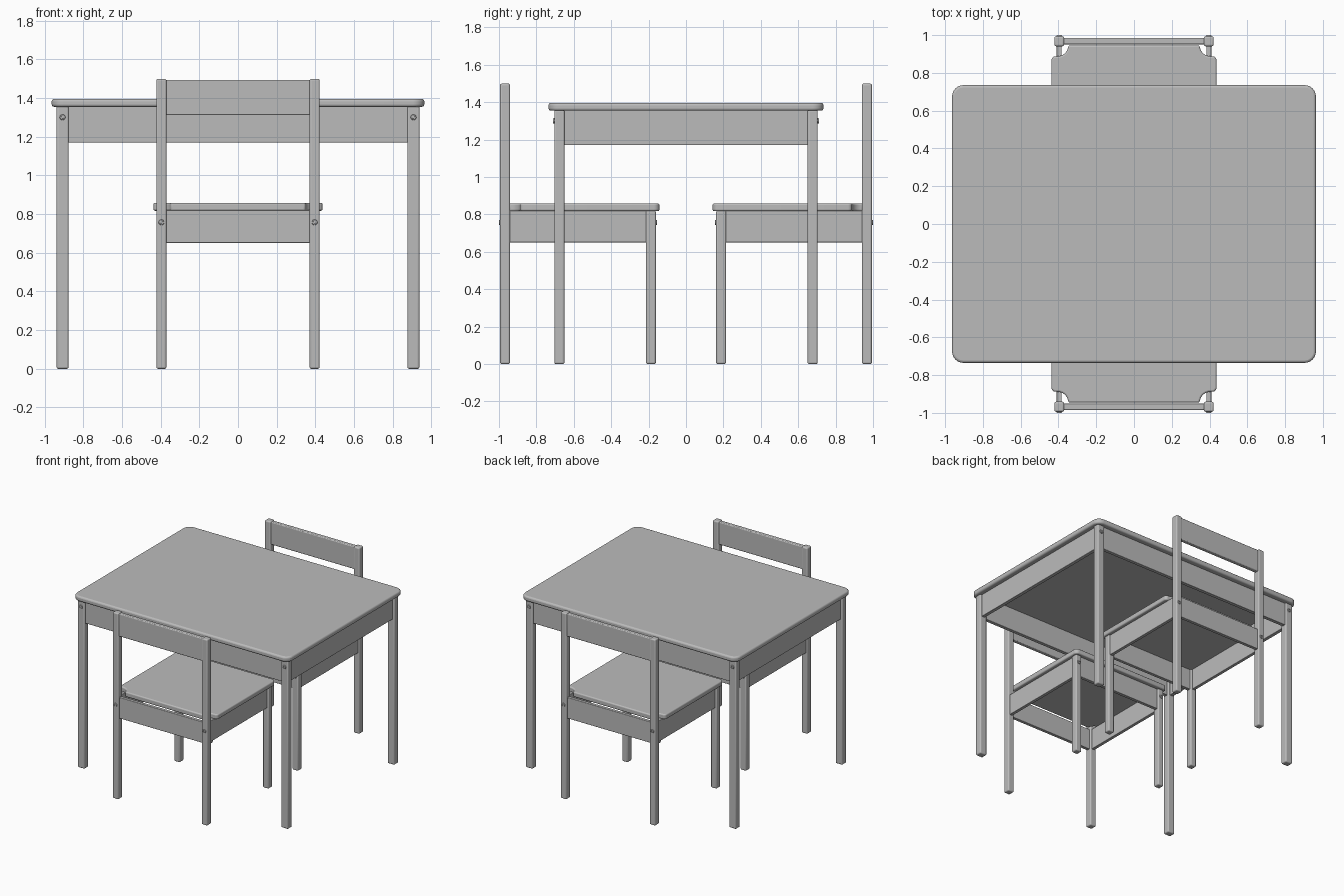
import bpy, bmesh, math
from mathutils import Matrix

if "Cube" in bpy.data.objects:
    bpy.data.objects.remove(bpy.data.objects["Cube"])

grey = bpy.data.materials.new("plain grey")
grey.diffuse_color = (0.5, 0.5, 0.5, 1)
grey.use_nodes = True
grey.node_tree.nodes["Principled BSDF"].inputs["Base Color"].default_value = grey.diffuse_color


def finish(name, bm, bevel=0.0, segments=3):
    bmesh.ops.recalc_face_normals(bm, faces=bm.faces[:])
    mesh = bpy.data.meshes.new(name)
    bm.to_mesh(mesh)
    bm.free()
    mesh.materials.append(grey)
    ob = bpy.data.objects.new(name, mesh)
    bpy.context.collection.objects.link(ob)
    if bevel:
        mod = ob.modifiers.new("rounded edges", 'BEVEL')
        mod.width, mod.segments = bevel, segments
        mod.limit_method, mod.angle_limit = 'ANGLE', math.radians(40)
    bpy.ops.object.select_all(action='DESELECT')
    ob.select_set(True)
    bpy.context.view_layer.objects.active = ob
    bpy.ops.object.shade_smooth_by_angle(angle=math.radians(35))
    return ob


def box(name, x, y, z, bevel=0.004):
    """Bevelled box from (low, high) ranges."""
    bm = bmesh.new()
    bmesh.ops.create_cube(bm, size=1)
    for v in bm.verts:
        v.co = [(a + b) / 2 + c * abs(b - a) for (a, b), c in zip((x, y, z), v.co)]
    return finish(name, bm, bevel)


def slab(name, outline, z0, z1, bevel):
    """Extruded flat board with rounded rims."""
    bm = bmesh.new()
    face = bm.faces.new([bm.verts.new((x, y, z0)) for x, y in outline])
    new = bmesh.ops.extrude_face_region(bm, geom=[face])["geom"]
    for v in new:
        if isinstance(v, bmesh.types.BMVert):
            v.co.z = z1
    return finish(name, bm, bevel)


def arc(cx, cy, r, a0, a1, n=8):
    angles = [math.radians(a0 + (a1 - a0) * i / n) for i in range(n + 1)]
    return [(cx + r * math.cos(a), cy + r * math.sin(a)) for a in angles]


def screw(name, x, y, z, direction, r=0.016, height=0.007):
    """Round bolt head with a sunken socket, facing along +y or -y."""
    bm = bmesh.new()
    bmesh.ops.create_cone(bm, cap_ends=True, segments=18, radius1=r, radius2=r * 0.8,
                          depth=height + 0.004)
    top = max(bm.faces, key=lambda f: f.calc_center_median().z)
    bmesh.ops.inset_individual(bm, faces=[top], thickness=r * 0.3)
    bmesh.ops.inset_individual(bm, faces=[top], thickness=0.0005, depth=-0.005)
    bm.transform(Matrix.Translation((x, y + direction * (height - 0.004) / 2, z))
                 @ Matrix.Rotation(-direction * math.pi / 2, 4, 'X'))
    return finish(name, bm)


# Table top
tx, ty, tr = 0.963, 0.735, 0.06
outline = []
for sx, sy, a in ((1, 1, 0), (-1, 1, 90), (-1, -1, 180), (1, -1, 270)):
    outline += arc(sx * (tx - tr), sy * (ty - tr), tr, a, a + 90)
slab("table_top", outline, 1.354, 1.396, 0.013)

# Table legs, bolts and aprons
for s in (-1, 1):
    for t in (-1, 1):
        box("table_leg", (s * 0.876, s * 0.938), (t * 0.65, t * 0.704), (0, 1.358), 0.009)
        screw("table_bolt", s * 0.907, t * 0.704, 1.3, t)
    box("table_long_apron", (-0.88, 0.88), (s * 0.663, s * 0.692), (1.17, 1.358))
    box("table_short_apron", (s * 0.893, s * 0.922), (-0.655, 0.655), (1.17, 1.358))

# Seat half outline: inner edge, rounded front corner, back corner, leg notch
half = (arc(0.407, 0.172, 0.03, -90, 0, 6)
        + arc(0.415, 0.866, 0.022, 0, 90, 6)
        + arc(0.405, 0.945, 0.057, 270, 180, 8))
seat_outline = half + [(-x, y) for x, y in reversed(half)]

# Two chairs facing the table
for d, label in ((-1, "front_chair"), (1, "rear_chair")):
    slab(label + "_seat", [(x, d * y) for x, y in seat_outline], 0.817, 0.858, 0.009)
    for s in (-1, 1):
        x = (s * 0.37, s * 0.422)
        box(label + "_back_post", x, (d * 0.941, d * 0.994), (0, 1.499), 0.009)
        box(label + "_short_leg", x, (d * 0.161, d * 0.214), (0, 0.82), 0.009)
        box(label + "_side_apron", (s * 0.383, s * 0.409), (d * 0.21, d * 0.945), (0.65, 0.82))
        screw(label + "_post_bolt", s * 0.396, d * 0.994, 0.757, d, height=0.006)
        screw(label + "_leg_bolt", s * 0.396, d * 0.161, 0.757, -d, height=0.006)
    box(label + "_inner_apron", (-0.374, 0.374), (d * 0.175, d * 0.201), (0.65, 0.82))
    box(label + "_rear_apron", (-0.374, 0.374), (d * 0.955, d * 0.981), (0.65, 0.82))
    box(label + "_backrest", (-0.374, 0.374), (d * 0.951, d * 0.985), (1.312, 1.494), 0.006)
